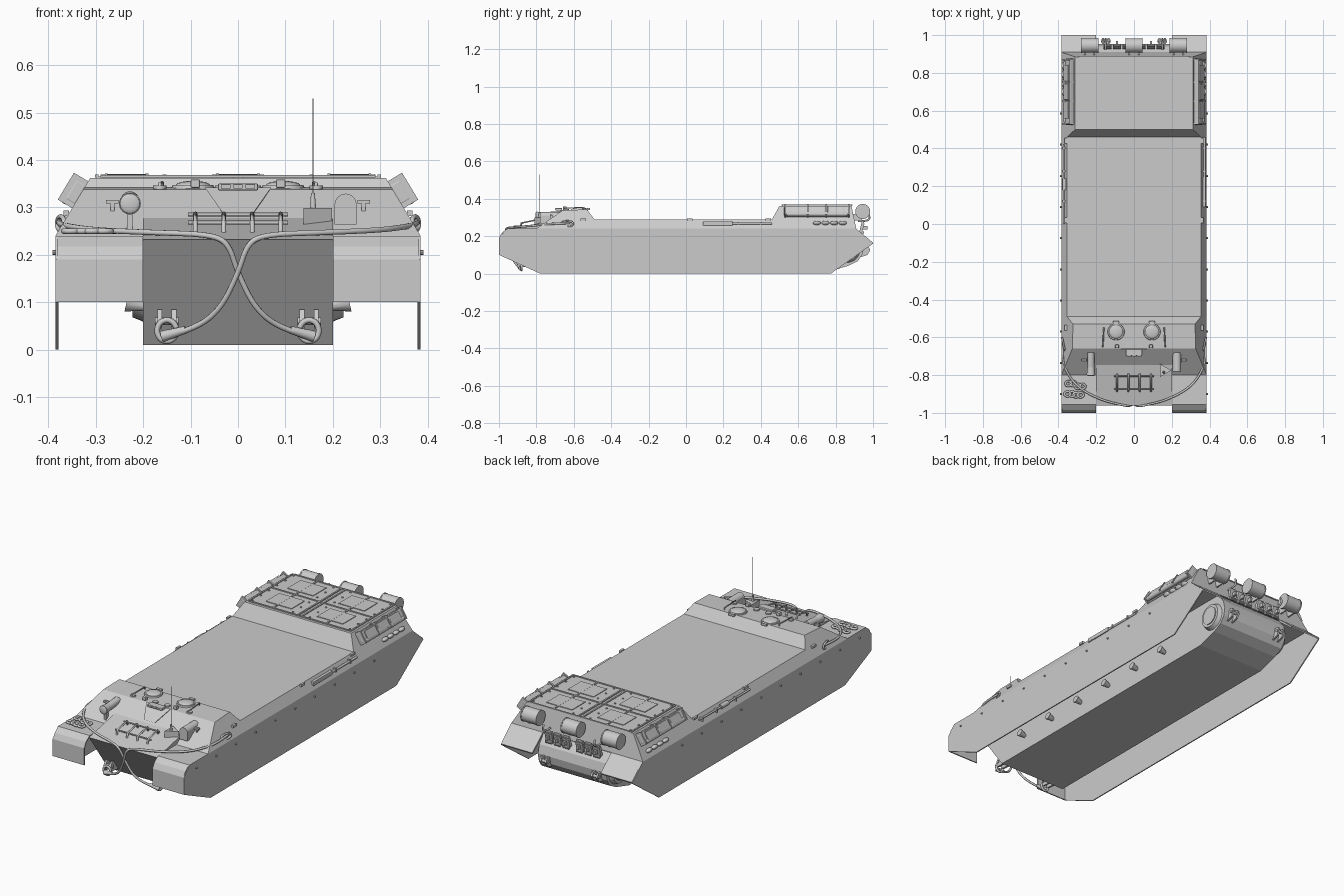
import bpy, bmesh, math
from mathutils import Vector, Matrix

if "Cube" in bpy.data.objects:
    bpy.data.objects.remove(bpy.data.objects["Cube"])

SLOPE = math.atan2(0.857, 0.515)   # lean of the hull side plates


def side_x(z):
    return 0.385 - (z - 0.24) * 0.6


def finish(name, bm, smooth=False):
    bmesh.ops.recalc_face_normals(bm, faces=bm.faces)
    me = bpy.data.meshes.new(name)
    bm.to_mesh(me)
    bm.free()
    if smooth:
        for p in me.polygons:
            p.use_smooth = True
        me.set_sharp_from_angle(angle=math.radians(35))
    ob = bpy.data.objects.new(name, me)
    bpy.context.collection.objects.link(ob)
    return ob


def prism(name, prof, x0, x1, taper=False, smooth=False):
    """Extrude a y,z profile along x; taper follows the side slope."""
    bm = bmesh.new()
    rows = [[bm.verts.new(((math.copysign(side_x(z), x) if taper else x), y, z)) for y, z in prof]
            for x in (x0, x1)]
    bm.faces.new(rows[0])
    bm.faces.new(rows[1][::-1])
    n = len(prof)
    for i in range(n):
        j = (i + 1) % n
        bm.faces.new((rows[0][i], rows[0][j], rows[1][j], rows[1][i]))
    return finish(name, bm, smooth)


def box(name, loc, size, rot=(0, 0, 0), bevel=0):
    bm = bmesh.new()
    bmesh.ops.create_cube(bm, size=1)
    bmesh.ops.scale(bm, vec=size, verts=bm.verts)
    if bevel:
        bmesh.ops.bevel(bm, geom=bm.edges[:], offset=bevel, segments=2, affect='EDGES', profile=0.5)
    ob = finish(name, bm)
    ob.location, ob.rotation_euler = loc, rot
    return ob


def cyl(name, a, b, r, r2=None, n=24):
    a, b = Vector(a), Vector(b)
    bm = bmesh.new()
    bmesh.ops.create_cone(bm, cap_ends=True, segments=n, radius1=r, radius2=r if r2 is None else r2,
                          depth=(b - a).length)
    m = Matrix.Translation((a + b) / 2) @ (b - a).to_track_quat('Z', 'Y').to_matrix().to_4x4()
    bm.transform(m)
    return finish(name, bm, True)


def dome(name, loc, scale):
    bm = bmesh.new()
    bmesh.ops.create_uvsphere(bm, u_segments=24, v_segments=12, radius=1)
    ob = finish(name, bm, True)
    ob.location, ob.scale = loc, scale
    return ob


def tube(name, pts, r, cyclic=False, curved=True):
    cu = bpy.data.curves.new(name, 'CURVE')
    cu.dimensions, cu.bevel_depth, cu.bevel_resolution, cu.use_fill_caps = '3D', r, 2, True
    cu.resolution_u = 8
    sp = cu.splines.new('NURBS' if curved else 'POLY')
    sp.points.add(len(pts) - 1)
    for p, c in zip(sp.points, pts):
        p.co = (*c, 1)
    sp.use_cyclic_u = cyclic
    if curved:
        sp.use_endpoint_u, sp.order_u = not cyclic, 3
    tmp = bpy.data.objects.new(name + "_path", cu)
    bpy.context.collection.objects.link(tmp)
    bpy.context.view_layer.update()
    me = bpy.data.meshes.new_from_object(tmp.evaluated_get(bpy.context.evaluated_depsgraph_get()))
    bpy.data.objects.remove(tmp)
    ob = bpy.data.objects.new(name, me)
    bpy.context.collection.objects.link(ob)
    return ob


# Upper hull with raised bow, flat deck and raised engine deck
prism("upper_hull", [(-.80, .24), (-.66, .338), (-.53, .343), (-.49, .29), (.46, .29), (.50, .362),
                     (.885, .362), (.91, .24)], -1, 1, taper=True)
# Lower tub with wedge bow and rounded tail
prism("lower_tub", [(-.96, .232), (-.80, .01), (.76, .01), (.87, .042), (.92, .068), (.945, .105), (.952, .145),
                    (.94, .19), (.905, .235), (.8, .26), (-.745, .278)], -.2, .2)

for s in (-1, 1):
    # Side skirts and fenders
    prism("side_skirt", [(-1, .10), (-1, .19), (-.955, .24), (.91, .24), (1, .16), (.775, 0), (-.78, 0)],
          s * .379, s * .385)
    prism("front_fender", [(-1, .10), (-1, .19), (-.985, .218), (-.955, .24), (-.78, .24), (-.78, .234),
                           (-.952, .234), (-.98, .214), (-.994, .188), (-.994, .10)], s * .2, s * .382)
    prism("rear_fender", [(.90, .24), (.91, .24), (1, .165), (.997, .158), (.9, .234)], s * .2, s * .382)
    # Final drive hub and suspension stops
    cyl("drive_hub", (s * .19, .86, .13), (s * .222, .86, .13), .075, .062, 32)
    cyl("drive_hub_cap", (s * .22, .86, .13), (s * .227, .86, .13), .048, n=32)
    for i in range(6):
        y = -.62 + i * .22
        cyl("suspension_stop", (s * .19, y, .09), (s * .235, y, .10), .008, .02, 10)
    # Skirt bolts
    for i in range(10):
        y = -.9 + i * .165
        cyl("skirt_bolt", (s * .38, y, .205), (s * .391, y, .205), .005, n=8)
    # Side boxes on the engine deck slope
    box("side_box", (s * .342, .70, .332), (.056, .35, .034), (0, s * SLOPE, 0), .008)
    for y in (.60, .70, .80):
        box("side_box_lid", (s * .358, y, .341), (.044, .085, .008), (0, s * SLOPE, 0), .002)
    for y in (.53, .65, .75, .87):
        box("side_box_strap", (s * .345, y, .334), (.066, .008, .042), (0, s * SLOPE, 0))
    cyl("side_roll", (s * .362, .54, .318), (s * .362, .86, .318), .012, n=16)
    # Exhaust ports
    for i in range(4):
        y = .70 + i * .046
        p = dome("exhaust_port", (s * (side_x(.27) + .003), y, .27), (.015, .021, .011))
        p.rotation_euler = (0, s * (SLOPE - math.pi / 2), 0)
    # Tow hooks, front and rear
    for x in (.135, .165):
        prism("front_hook_plate", [(-.80, .03), (-.87, .035), (-.88, .06), (-.865, .085), (-.82, .08)],
              s * x - .005, s * x + .005)
        prism("rear_hook_plate", [(.91, .08), (.97, .10), (.985, .125), (.975, .145), (.93, .145)],
              s * x - .005, s * x + .005)
    cyl("front_hook_pin", (s * .125, -.865, .06), (s * .175, -.865, .06), .008, n=12)
    cyl("rear_hook_pin", (s * .125, .97, .125), (s * .175, .97, .125), .008, n=12)
    tube("tow_shackle", [(s * .15 + .022 * math.cos(a), -.88, .04 + .024 * math.sin(a))
                         for a in [i * math.pi / 4 for i in range(8)]], .006, True)
    # Crossed tow cables
    tube("tow_cable", [(s * -.15, -.89, .03), (s * -.10, -.90, .04), (s * -.04, -.93, .08), (s * .0, -.95 - s * .004, .16),
                       (s * .02, -.965, .225), (s * .06, -.96, .243), (s * .18, -.93, .247), (s * .30, -.865, .252),
                       (s * .36, -.78, .26), (s * .383, -.70, .268), (s * .375, -.62, .27)], .006)
    cyl("cable_end", (s * -.16, -.885, .028), (s * -.11, -.897, .042), .012, .008, 12)
    tube("cable_eye", [(s * (.374 + .008 * math.cos(a)), -.635 + .035 * math.cos(a), .266 + .016 * math.sin(a))
                       for a in [i * math.pi / 4 for i in range(8)]], .005, True)
    # Bow hatches and periscopes
    x = s * .095
    cyl("bow_hatch", (x, -.57, .338), (x, -.57, .347), .046, .043, 32)
    dome("hatch_dome", (x, -.57, .346), (.037, .037, .01))
    box("hatch_hinge", (x, -.522, .345), (.03, .016, .012))
    for dx in (-.06, .07):
        cyl("periscope_base", (s * (.095 + dx), -.64, .335), (s * (.095 + dx), -.64, .346), .014, n=16)
    box("periscope", (s * .09, -.648, .35), (.02, .018, .018), bevel=.003)
    tube("bow_hand_rail", [(s * .16, -.55, .34), (s * .16, -.55, .353), (s * .165, -.65, .351), (s * .165, -.65, .335)],
         .0035, curved=False)
    box("bow_edge_bracket", (s * .265, -.72, .312), (.026, .012, .008))
    box("bow_edge_post", (s * .265, -.72, .303), (.008, .01, .025))
    for y in (-.55, .02, .44):
        box("lifting_lug", (s * .362, y, .288), (.012, .03, .012))

# Driver window and vision block
bm = bmesh.new()
vs = [bm.verts.new(c) for c in ((-.07, -.665, .342), (.07, -.665, .342), (.032, -.742, .288), (-.032, -.742, .288),
                                (-.06, -.65, .33), (.06, -.65, .33), (.03, -.72, .28), (-.03, -.72, .28))]
for f in ((0, 1, 2, 3), (4, 5, 6, 7), (0, 1, 5, 4), (1, 2, 6, 5), (2, 3, 7, 6), (3, 0, 4, 7)):
    bm.faces.new([vs[i] for i in f])
finish("driver_window", bm)
box("vision_block", (0, -.68, .343), (.085, .035, .014), bevel=.003)
for i in (-1, 0, 1):
    box("vision_glass", (i * .026, -.699, .344), (.02, .004, .008))

# Lamps
cyl("round_lamp", (-.228, -.80, .308), (-.228, -.765, .308), .023, .02)
dome("round_lamp_back", (-.228, -.767, .308), (.02, .03, .02))
box("lamp_post", (-.228, -.775, .275), (.012, .02, .05))
dome("round_lamp_glass", (-.228, -.80, .308), (.021, .006, .021))
box("hooded_lamp", (.227, -.745, .286), (.046, .07, .045))
cyl("lamp_hood", (.227, -.78, .306), (.227, -.68, .306), .023)
cyl("left_lamp_guard", (-.228, -.765, .308), (-.228, -.68, .315), .019)

# Antenna with wedge mount
bm = bmesh.new()
bmesh.ops.create_cone(bm, cap_ends=True, segments=3, radius1=.04, radius2=.04, depth=.036)
bm.transform(Matrix.Translation((.158, -.775, .281)) @ Matrix.Rotation(-math.pi / 2, 4, 'Z'))
finish("antenna_mount", bm)
cyl("antenna_base", (.158, -.785, .295), (.158, -.785, .33), .007, .004, 12)
cyl("antenna_rod", (.158, -.785, .32), (.158, -.785, .53), .0012, n=6)

# Bow rack
for y, z in ((-.805, .285), (-.875, .268)):
    tube("rack_rail", [(-.105, y, z), (.105, y, z)], .004, curved=False)
for x in (-.09, -.03, .03, .09):
    tube("rack_bar", [(x, -.795, .265), (x, -.80, .287), (x, -.88, .27), (x, -.885, .245)], .005, curved=False)

# Spare links on the left front fender
for x, y in ((-.335, -.845), (-.285, -.86), (-.34, -.90), (-.295, -.905)):
    for k in (-1, 1):
        tube("spare_link", [(x + k * .012 + .017 * math.cos(a), y + .014 * math.sin(a), .25)
                            for a in [i * math.pi / 4 for i in range(8)]], .006, True)

# Engine deck plates, ribs and bolts
for s in (-1, 1):
    box("engine_cover", (s * .155, .70, .363), (.29, .37, .004))
    for y in (.61, .79):
        box("cover_hatch", (s * .15, y, .366), (.15, .11, .005))
    for x in (.012, .155, .298):
        box("cover_rib", (s * x, .70, .366), (.008, .37, .006))
    for x in (.05, .285):
        for i in range(6):
            y = .53 + i * .068
            cyl("cover_bolt", (s * x, y, .362), (s * x, y, .369), .005, n=8)
for y in (.515, .70, .885):
    box("cover_cross_rib", (0, y, .366), (.58, .008, .005))

# Rear drums with brackets
for x in (-.235, 0, .235):
    cyl("rear_drum", (x - .045, .945, .332), (x + .045, .945, .332), .038, n=32)
    for k in (-1, 1):
        cyl("drum_rim", (x + k * .04, .945, .332), (x + k * .046, .945, .332), .04, n=32)
        box("drum_bracket", (x + k * .025, .915, .30), (.008, .05, .035))

# Spare track links on the rear plate
for g in (-.09, .09):
    for i in range(3):
        x = g + (i - 1) * .05
        box("rear_track_link", (x, .94, .245), (.042, .016, .05), (-.25, 0, 0))
        for k in (-1, 1):
            cyl("track_pin", (x - .018, .945, .245 + k * .026), (x + .018, .945, .245 + k * .026), .008, n=10)
        box("track_tooth", (x, .957, .245), (.012, .025, .02))
for x in (-.15, .15):
    tube("rear_hook", [(x, .92, .28), (x, .97, .28), (x, .985, .30), (x, .975, .32)], .005)

# Side tools
cyl("tow_bar", (.372, .10, .268), (.372, .46, .268), .006, n=12)
box("tool_case", (.372, .17, .268), (.016, .16, .022), bevel=.003)
cyl("crowbar", (-.372, .0, .272), (-.372, .42, .272), .005, n=12)
cyl("jack_barrel", (-.368, .18, .27), (-.368, .24, .27), .012, n=16)
for s in (-1, 1):
    for y in (.12, .28, .40):
        box("tool_clip", (s * .37, y, .268), (.022, .008, .018))
